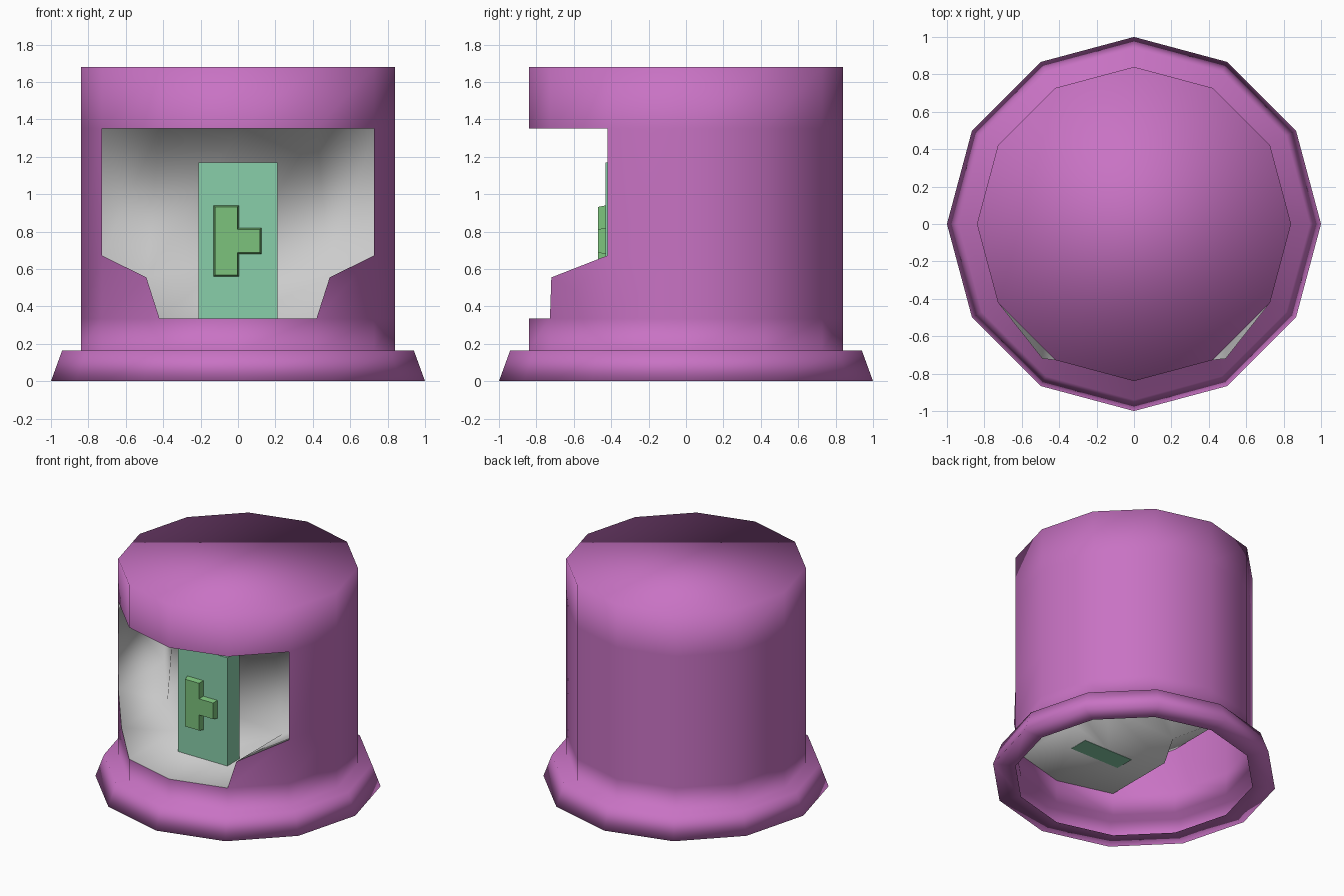
import bpy
import math

if "Cube" in bpy.data.objects:
    bpy.data.objects.remove(bpy.data.objects["Cube"])

SIDES = 12
SHIFT = 0.56          # depth of the front recess


def material(name, rgb):
    m = bpy.data.materials.new(name)
    m.diffuse_color = (*rgb, 1)
    m.use_nodes = True
    m.node_tree.nodes["Principled BSDF"].inputs["Base Color"].default_value = m.diffuse_color
    return m


def make(name, verts, faces, mat=None, smooth=False):
    me = bpy.data.meshes.new(name)
    me.from_pydata(verts, [], faces)
    me.update()
    ob = bpy.data.objects.new(name, me)
    bpy.context.collection.objects.link(ob)
    if mat:
        me.materials.append(mat)
    for p in me.polygons:
        p.use_smooth = smooth
    return ob


def compact(pts, faces):
    """Keep only the points that faces use."""
    used = sorted({i for f in faces for i in f})
    index = {old: new for new, old in enumerate(used)}
    return [pts[i] for i in used], [[index[i] for i in f] for f in faces]


pink = material("pink", (0.58, 0.17, 0.55))
mint = material("mint", (0.25, 0.62, 0.40))
leaf = material("leaf", (0.20, 0.54, 0.20))

# Turned profile: flared foot, straight body (radius, height)
profile = [(0.84, 0), (1, 0), (0.94, 0.165), (0.84, 0.165), (0.84, 0.336),
           (0.84, 0.672), (0.84, 1.35), (0.84, 1.68)]
pts = []
for r, z in profile:
    for i in range(SIDES):
        a = math.tau * i / SIDES
        pts.append((r * math.cos(a), r * math.sin(a), z))


def vid(k, i):
    return k * SIDES + i % SIDES


# Lower shoulders of the opening bulge outward
pts[vid(5, 8)] = (-0.49, -0.72, 0.555)
pts[vid(5, 10)] = (0.49, -0.72, 0.555)

# Split side faces into outer shell and front opening
opening = {4: (8, 9), 5: (7, 8, 9, 10)}
shell, patch = [], []
for k in range(len(profile) - 1):
    for i in range(SIDES):
        f = [vid(k, i), vid(k, i + 1), vid(k + 1, i + 1), vid(k + 1, i)]
        (patch if i in opening.get(k, ()) else shell).append(f)
shell.append([vid(len(profile) - 1, i) for i in range(SIDES)])   # flat top
make("outer_shell", *compact(pts, shell), pink, True)

# Recess: the opening pushed back, with walls joining it to the rim
n = len(pts)
edges = {(f[j], f[(j + 1) % 4]) for f in patch for j in range(4)}
recess = [[i + n for i in f] for f in patch]
recess += [[b + n, a + n, a, b] for a, b in edges if (b, a) not in edges]
both = pts + [(x, y + SHIFT, z) for x, y, z in pts]
make("front_recess", *compact(both, recess), None, True)


def prism(name, outline, y_back, y_front, mat, inset=None):
    """Front-facing prism from an x-z outline, clockwise seen from the front."""
    m = len(outline)
    front = inset or outline
    verts = [(x, y_back, z) for x, z in outline] + [(x, y_front, z) for x, z in front]
    faces = [list(range(m)), list(range(2 * m - 1, m - 1, -1))]
    faces += [[j, j + m, (j + 1) % m + m, (j + 1) % m] for j in range(m)]
    return make(name, verts, faces, mat)


# Upright panel in the recess
prism("panel", [(-0.21, 1.17), (0.21, 1.17), (0.21, 0.334), (-0.21, 0.334)],
      -0.28, -0.43, mint)

# Raised handle block with slightly tapered sides


def tee(d):
    return [(-0.13 + d, 0.94 - d), (0.005 - d, 0.94 - d), (0.005 - d, 0.82 - d),
            (0.125 - d, 0.82 - d), (0.125 - d, 0.68 + d), (0.005 - d, 0.68 + d),
            (0.005 - d, 0.56 + d), (-0.13 + d, 0.56 + d)]


prism("handle_block", tee(0), -0.43, -0.47, leaf, tee(0.008))
